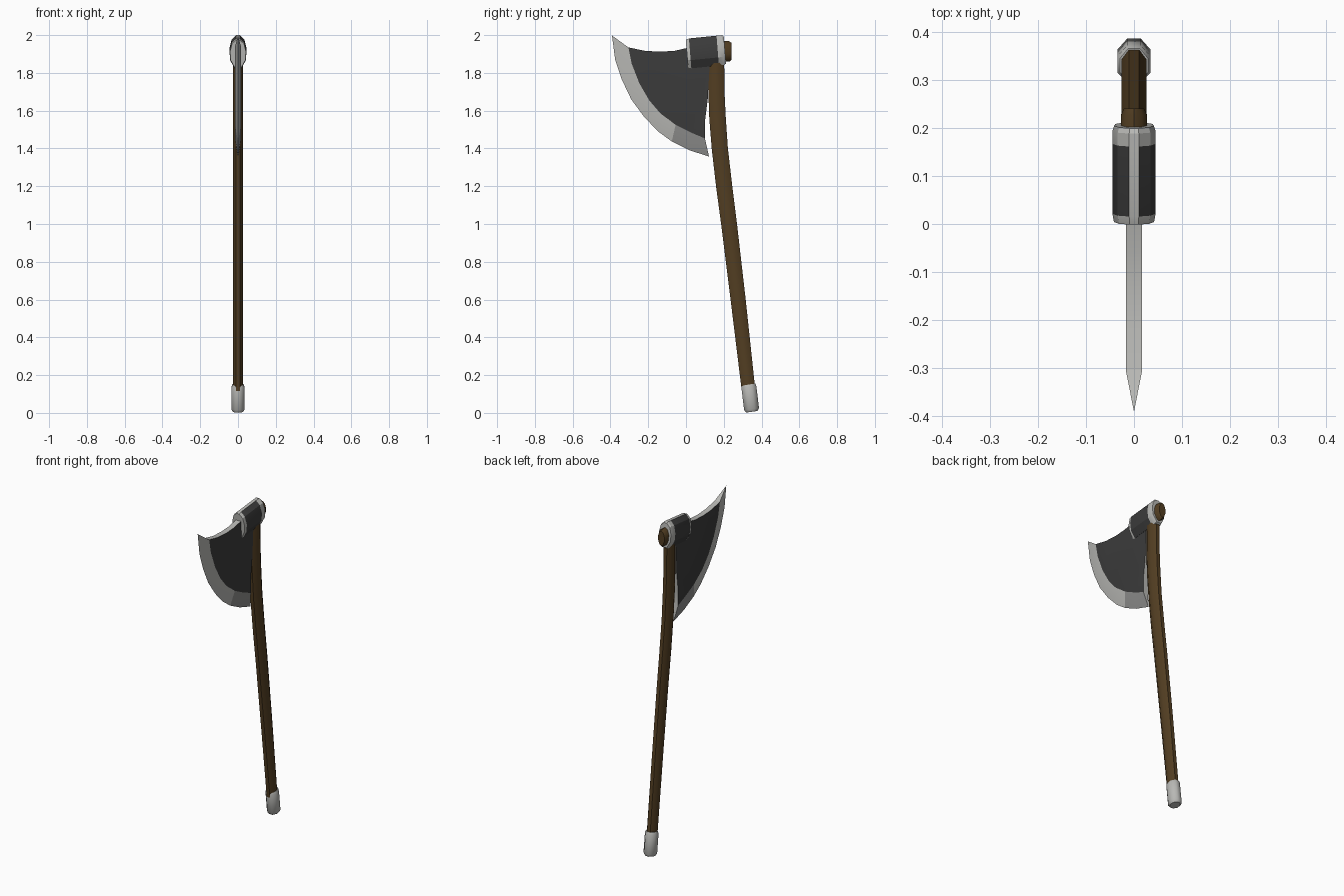
import bpy, bmesh, math
from mathutils import Vector

if "Cube" in bpy.data.objects:
    bpy.data.objects.remove(bpy.data.objects["Cube"])


def material(name, rgb):
    m = bpy.data.materials.new(name)
    m.diffuse_color = (*rgb, 1)
    m.use_nodes = True
    m.node_tree.nodes["Principled BSDF"].inputs["Base Color"].default_value = m.diffuse_color
    return m


WOOD = material("brown wood", (0.085, 0.048, 0.016))
DARK = material("dark iron", (0.045, 0.045, 0.045))
LIGHT = material("bright steel", (0.48, 0.48, 0.46))
MID = material("grey steel", (0.27, 0.27, 0.265))


def finish(name, bm, mats, angle=None):
    bmesh.ops.recalc_face_normals(bm, faces=bm.faces[:])
    me = bpy.data.meshes.new(name)
    bm.to_mesh(me)
    bm.free()
    for m in mats:
        me.materials.append(m)
    ob = bpy.data.objects.new(name, me)
    bpy.context.collection.objects.link(ob)
    if angle:
        bpy.ops.object.select_all(action='DESELECT')
        ob.select_set(True)
        bpy.context.view_layer.objects.active = ob
        bpy.ops.object.shade_smooth_by_angle(angle=math.radians(angle))
    return ob


def loft(rings):
    """Skin a list of closed rings and cap both ends."""
    bm = bmesh.new()
    vs = [[bm.verts.new(p) for p in r] for r in rings]
    n = len(vs[0])
    for a, b in zip(vs, vs[1:]):
        for i in range(n):
            j = (i + 1) % n
            bm.faces.new((a[i], a[j], b[j], b[i]))
    bm.faces.new(vs[0])
    bm.faces.new(vs[-1])
    return bm


def oval_rings(path, sides):
    """Path entries are (y, z, x radius, in-plane radius)."""
    rings = []
    for k, (y, z, rx, ry) in enumerate(path):
        p, q = path[max(k - 1, 0)], path[min(k + 1, len(path) - 1)]
        t = Vector((0, q[0] - p[0], q[1] - p[1])).normalized()
        side = Vector((0, t.z, -t.y))
        c = Vector((0, y, z))
        angs = [2 * math.pi * (i + 0.5) / sides for i in range(sides)]
        rings.append([c + Vector((rx * math.cos(a) * 1.05, 0, 0)) + side * ry * math.sin(a) * 1.05
                      for a in angs])
    return rings


# curved wooden handle
shaft = [(0.331, 0.12, .027, .037), (0.276, 0.60, .027, .041), (0.228, 1.0, .027, .043),
         (0.202, 1.2, .027, .044), (0.179, 1.4, .027, .044), (0.167, 1.56, .027, .045),
         (0.161, 1.70, .027, .044), (0.161, 1.90, .027, .042)]
finish("handle", loft(oval_rings(shaft, 8)), [WOOD], 50)

# handle end poking out behind the socket
stub = [(0.10, 1.912, .027, .052), (0.228, 1.914, .027, .052), (0.241, 1.914, .021, .043)]
finish("handle_end", loft(oval_rings(stub, 10)), [WOOD], 40)

# metal cap at the foot of the handle
cap = [(0.349, 0.006, .027, .031), (0.347, 0.020, .036, .041),
       (0.333, 0.137, .036, .041), (0.331, 0.150, .030, .037)]
finish("foot_cap", loft(oval_rings(cap, 8)), [LIGHT], 50)

# faceted socket, tilted slightly up towards the back
half = [(.010, .080), (.034, .057), (.045, .012), (.042, -.035), (.018, -.078)]
section = half + [(-x, z) for x, z in reversed(half)]
bands = [(0.005, .93), (0.022, 1), (0.168, 1), (0.195, 1), (0.206, .92)]
bm = loft([[Vector((x * s, y - z * 0.08, 1.9 + y * 0.1 + z * s)) for x, z in section]
           for y, s in bands])
bm.normal_update()
for f in bm.faces:
    c = f.calc_center_median()
    ridge = abs(c.x) < 0.005 and c.z > 1.95
    f.material_index = 0 if 0.02 < c.y < 0.165 and not ridge else 1
finish("socket", bm, [DARK, LIGHT], 25)

# blade: flat dark body with a ground cutting edge
edge = [(-.392, 1.998), (-.375, 1.87), (-.34, 1.765), (-.29, 1.66), (-.22, 1.565),
        (-.145, 1.488), (-.075, 1.437), (.02, 1.39), (.122, 1.357)]
ground = [(-.305, 1.935), (-.288, 1.85), (-.247, 1.745), (-.195, 1.655), (-.135, 1.585),
          (-.085, 1.548), (-.055, 1.525), (.02, 1.487), (.10, 1.453)]
back = [(.10, 1.54), (.115, 1.66), (.125, 1.84), (.10, 1.92), (.02, 1.935),
        (-.06, 1.917), (-.14, 1.912), (-.22, 1.917)]
T = 0.017
bm = bmesh.new()
rim = [bm.verts.new((0, y, z)) for y, z in edge]
plates = []
for s in (T, -T):
    body = [bm.verts.new((s, y, z)) for y, z in ground + back]
    plates.append(body)
    bm.faces.new(body).material_index = 0
    for i in range(len(edge) - 1):
        f = bm.faces.new((rim[i], rim[i + 1], body[i + 1], body[i]))
        f.material_index = 2 if i >= 6 else 1
a, b = plates
n, g = len(a), len(ground)
for i in range(g - 1, n):
    j = (i + 1) % n
    bm.faces.new((a[i], a[j], b[j], b[i])).material_index = 1
bm.faces.new((rim[0], a[0], b[0])).material_index = 1
bm.faces.new((rim[-1], a[g - 1], b[g - 1])).material_index = 1
finish("blade", bm, [DARK, LIGHT, MID], 20)
